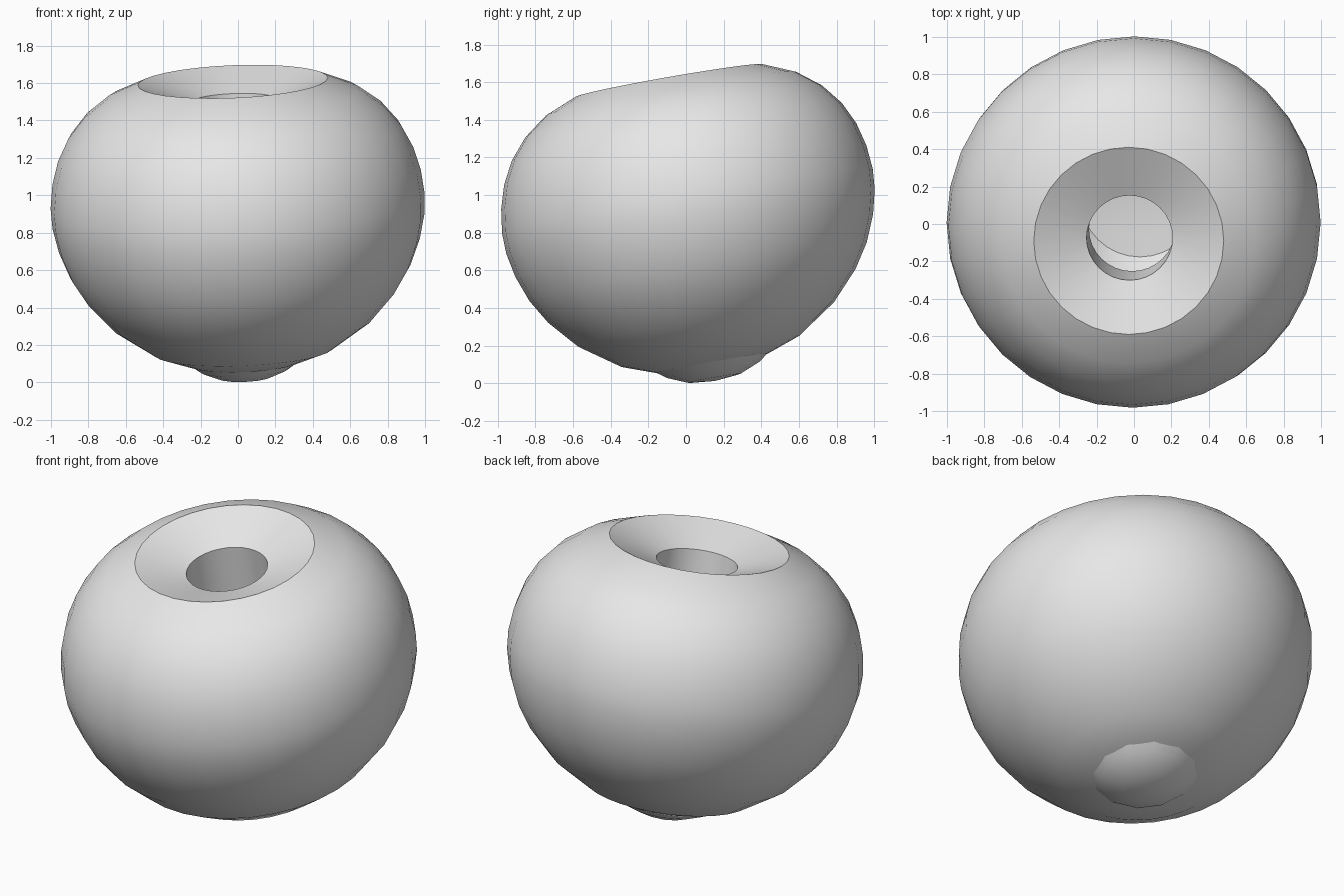
import bpy, bmesh, math
from mathutils import Matrix, Vector

cube = bpy.data.objects.get("Cube")
if cube:
    bpy.data.objects.remove(cube, do_unlink=True)

# Single plain grey material
grey = bpy.data.materials.new("light_grey")
grey.use_nodes = True
grey.diffuse_color = (0.8, 0.8, 0.8, 1)
grey.node_tree.nodes["Principled BSDF"].inputs["Base Color"].default_value = (0.8, 0.8, 0.8, 1)

# Leaning frame whose origin is the centre of the mouth rim
ORIGIN = Vector((-0.028, -0.09, 1.608))
TILT = Matrix(((1.0, 0.0, -0.04, ORIGIN.x),
               (0.0, 0.985, -0.15, ORIGIN.y),
               (0.04, 0.172, 0.985, ORIGIN.z),
               (0.0, 0.0, 0.0, 1.0)))


def lathe(name, profile, sides):
    """Spin a (radius, height) profile round the leaning axis."""
    bm = bmesh.new()
    verts = [bm.verts.new((r, 0, h)) for r, h in profile]
    edges = [bm.edges.new(pair) for pair in zip(verts, verts[1:])]
    bmesh.ops.spin(bm, geom=verts + edges, cent=(0, 0, 0), axis=(0, 0, 1),
                   angle=math.tau, steps=sides, use_duplicate=False)
    bmesh.ops.remove_doubles(bm, verts=bm.verts, dist=1e-4)
    bmesh.ops.transform(bm, matrix=TILT, verts=bm.verts)
    bmesh.ops.recalc_face_normals(bm, faces=bm.faces)
    mesh = bpy.data.meshes.new(name)
    bm.to_mesh(mesh)
    bm.free()
    mesh.materials.append(grey)
    obj = bpy.data.objects.new(name, mesh)
    bpy.context.collection.objects.link(obj)
    bpy.ops.object.select_all(action="DESELECT")
    obj.select_set(True)
    bpy.context.view_layer.objects.active = obj
    bpy.ops.object.shade_smooth_by_angle(angle=math.radians(30))
    return obj


# Outer wall, from the underside up to the mouth rim
outer = [(0, -1.57), (0.3, -1.525), (0.48, -1.46), (0.69, -1.315), (0.83, -1.16),
         (0.91, -1.03), (0.965, -0.89), (0.994, -0.76), (1.0, -0.65), (0.985, -0.52),
         (0.95, -0.395), (0.89, -0.275), (0.8, -0.165), (0.675, -0.07), (0.508, 0)]
# Funnel mouth and straight neck
mouth = [(0.23, -0.105), (0.23, -0.43)]
# Rounded hollow inside
hollow = [(0.55 * math.cos(a), -0.99 + 0.62 * math.sin(a))
          for a in (math.radians(d) for d in range(55, -56, -11))]
floor = [(0.2, -1.51), (0, -1.53)]
lathe("hollow_body", outer + mouth + hollow + floor, 32)

# Shallow rounded bump on the underside
bump = [(0, -1.55), (0.31, -1.515), (0.25, -1.56), (0.14, -1.606), (0, -1.62)]
lathe("base_bump", bump, 12)
